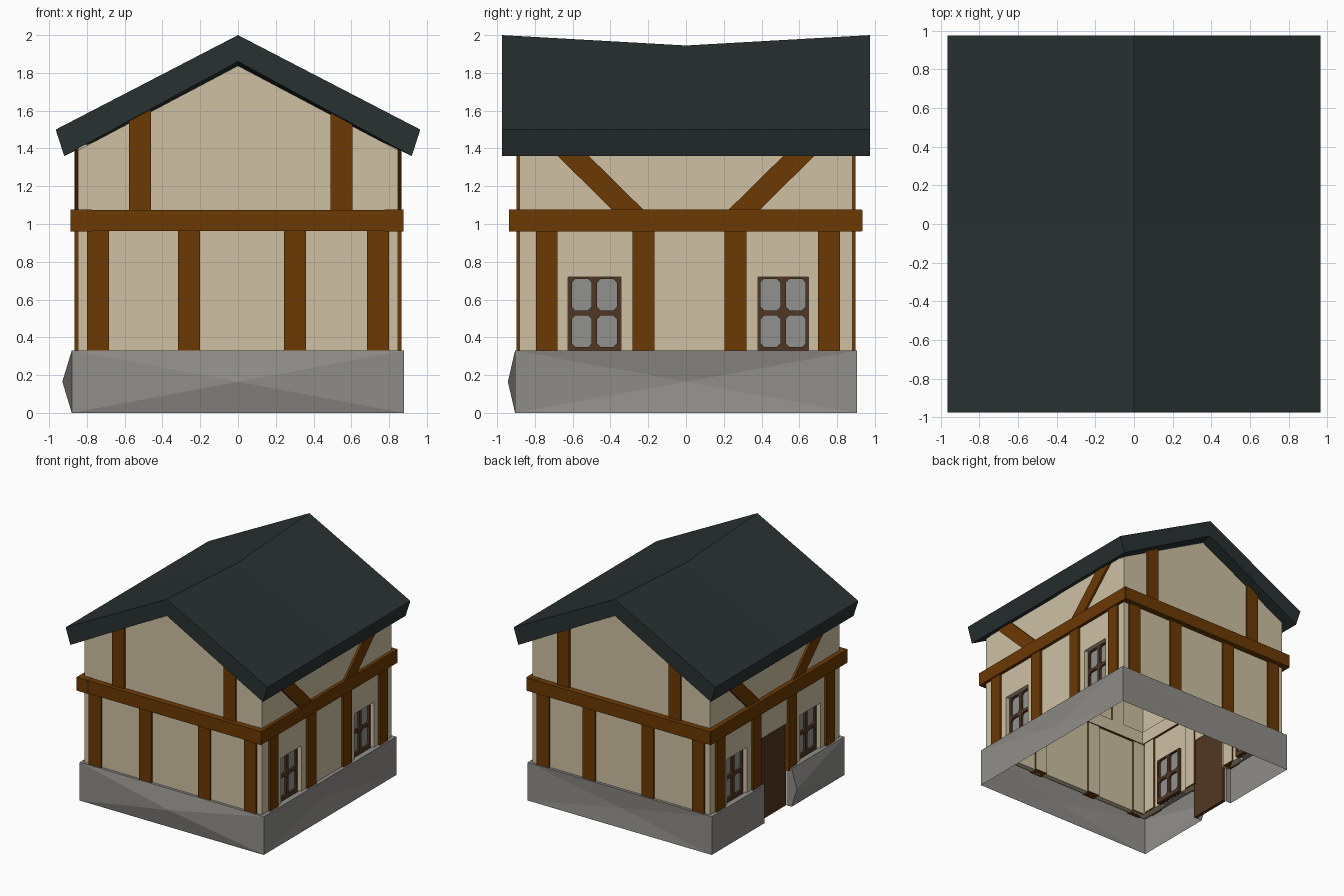
import bpy, bmesh
from mathutils import Vector

if "Cube" in bpy.data.objects:
    bpy.data.objects.remove(bpy.data.objects["Cube"])

def material(name, rgb):
    m = bpy.data.materials.new(name)
    m.diffuse_color = (*rgb, 1)
    m.use_nodes = True
    m.node_tree.nodes["Principled BSDF"].inputs["Base Color"].default_value = m.diffuse_color
    return m

ROOF = material("dark slate", (.022, .031, .031))
PLASTER = material("cream plaster", (.62, .53, .37))
TIMBER = material("brown timber", (.150, .041, .001))
STONE = material("grey stone", (.275, .268, .252))
DOOR = material("dark wood", (.083, .037, .017))
GLASS = material("grey glass", (.285, .285, .275))

def finish(bm, name, mat):
    bmesh.ops.recalc_face_normals(bm, faces=bm.faces)
    me = bpy.data.meshes.new(name)
    bm.to_mesh(me)
    bm.free()
    ob = bpy.data.objects.new(name, me)
    bpy.context.collection.objects.link(ob)
    me.materials.append(mat)
    return ob

def add_loft(bm, rings):
    """Solid through matching closed rings of points."""
    vs = [[bm.verts.new(p) for p in r] for r in rings]
    n = len(vs[0])
    for a, b in zip(vs, vs[1:]):
        for i in range(n):
            j = (i + 1) % n
            bm.faces.new((a[i], a[j], b[j], b[i]))
    bm.faces.new(vs[0])
    bm.faces.new(vs[-1])

def loft(name, rings, mat):
    bm = bmesh.new()
    add_loft(bm, rings)
    return finish(bm, name, mat)

def along_y(name, prof, y0, y1, mat):
    return loft(name, [[(x, y, z) for x, z in prof] for y in (y0, y1)], mat)

def along_x(name, prof, x0, x1, mat):
    return loft(name, [[(x, y, z) for y, z in prof] for x in (x0, x1)], mat)

def box(name, x0, x1, y0, y1, z0, z1, mat):
    return along_y(name, [(x0, z0), (x1, z0), (x1, z1), (x0, z1)], y0, y1, mat)

def line_inside(ob, inward):
    """Plaster the timber's face that looks into the room."""
    ob.data.materials.append(PLASTER)
    for p in ob.data.polygons:
        if p.normal.dot(Vector(inward)) > .9:
            p.material_index = 1

# Sagging roof: one bent slab section at front, middle and back
def roof_ring(y, top, under):
    prof = [(-.965, 1.5), (0, top), (.965, 1.5), (.92, 1.36), (0, under), (-.92, 1.36)]
    return [(x, y, z) for x, z in prof]
loft("roof", [roof_ring(-.975, 2, 1.86), roof_ring(0, 1.945, 1.80), roof_ring(.975, 2, 1.86)], ROOF)

# Stone base: hollow skirt, sides bent at their centres, gap for the door
bm = bmesh.new()
X, Y, H, D = .88, .905, .33, .185
def poly(*pts):
    bm.faces.new([bm.verts.new(p) for p in pts])
def fan(a, b, c):
    ring = [(*a, 0), (*b, 0), (*b, H), (*a, H)]
    for i in range(4):
        poly(ring[i], ring[(i + 1) % 4], (*c, H / 2))
fan((-X, -Y), (X, -Y), (0, -.943))
fan((X, -Y), (X, Y), (.85, 0))
fan((X, Y), (-X, Y), (0, .89))
for s, bulge in ((-1, -.93), (1, -.882)):
    lo, mid, hi = (-X, s * D, 0), (bulge, s * D, H / 2), (-X, s * D, H)
    clo, chi = (-X, s * Y, 0), (-X, s * Y, H)
    poly(clo, lo, mid)
    poly(clo, mid, chi)
    poly(chi, mid, hi)
    poly(lo, mid, hi, (-.83, s * D, H), (-.83, s * D, 0))        # door jamb
    poly((-X, s * D, H), (-X, s * Y, H), (-.83, s * Y, H), (-.83, s * D, H))
    poly((-X, s * Y, H), (X, s * Y, H), (X, s * .86, H), (-X, s * .86, H))
poly((X, -Y, H), (X, Y, H), (.83, Y, H), (.83, -Y, H))
bmesh.ops.remove_doubles(bm, verts=bm.verts, dist=.0005)
finish(bm, "stone_base", STONE)

# Gable walls
gable = [(-.848, .31), (.848, .31), (.848, 1.39), (0, 1.838), (-.848, 1.39)]
along_y("front_wall", gable, -.882, -.835, PLASTER)
along_y("back_wall", gable, .835, .882, PLASTER)

# Windows: deep frame cut by four clipped-corner openings, glass behind
def window(side, s, a, b):
    f0, f1 = sorted((s * .772, s * .812))
    frame = box(side + "_window_frame", f0, f1, a, b, WZ0 - .02, WZ1, DOOR)
    bm = bmesh.new()
    w, h, c = .052, .083, .018
    prof = [(-w + c, -h), (w - c, -h), (w, -h + c), (w, h - c),
            (w - c, h), (-w + c, h), (-w, h - c), (-w, -h + c)]
    for cy in ((a + b) / 2 - .067, (a + b) / 2 + .067):
        for cz in (.432, .626):
            add_loft(bm, [[(x, cy + u, cz + v) for u, v in prof] for x in (s * .7, s * .9)])
    cutter = finish(bm, "cutter", DOOR)
    cutter.hide_render = True
    mod = frame.modifiers.new("openings", "BOOLEAN")
    mod.operation, mod.object, mod.solver = "DIFFERENCE", cutter, "EXACT"
    bpy.context.view_layer.update()
    cut = bpy.data.meshes.new_from_object(frame.evaluated_get(bpy.context.evaluated_depsgraph_get()))
    frame.modifiers.clear()
    frame.data = cut
    bpy.data.objects.remove(cutter)
    g0, g1 = sorted((s * .789, s * .795))
    box(side + "_window_glass", g0, g1, a + .01, b - .01, WZ0, WZ1 - .01, GLASS)

# Side walls, built as strips around the window and door openings
WINDOWS = [(-.625, -.345), (.38, .648)]
WZ0, WZ1 = .335, .72
for side, s in (("right", 1), ("left", -1)):
    x0, x1 = sorted((s * .795, s * .848))
    gaps = list(WINDOWS) + ([(-D, D)] if s < 0 else [])
    edge = -.835
    for a, b in sorted(gaps):
        box(side + "_wall_pier", x0, x1, edge, a, .31, WZ1, PLASTER)
        edge = b
    box(side + "_wall_pier", x0, x1, edge, .835, .31, WZ1, PLASTER)
    box(side + "_wall_top", x0, x1, -.835, .835, WZ1, 1.42, PLASTER)
    for a, b in WINDOWS:
        window(side, s, a, b)

    # Side timbers: posts, braces and horizontal beam
    t0, t1 = sorted((s * .782, s * .866))
    for y in (-.738, -.225, .262, .757):
        line_inside(box(side + "_post", t0, t1, y - .057, y + .057, .31, .98, TIMBER), (-s, 0, 0))
    for d in (-1, 1):
        brace = [(d * .21, 1.06), (d * .375, 1.06), (d * .73, 1.41), (d * .565, 1.41)]
        line_inside(along_x(side + "_brace", brace, t0, t1, TIMBER), (-s, 0, 0))
    b0, b1 = (.775, .876) if s > 0 else (-.888, -.775)
    line_inside(box(side + "_beam", b0, b1, -.938, .93, .961, 1.076, TIMBER), (-s, 0, 0))

# Gable timbers, mirrored front to back
for end, s in (("front", -1), ("back", 1)):
    y0, y1 = sorted((s * .82, s * .897))
    for x in (-.742, -.26, .302, .742):
        line_inside(box(end + "_post", x - .058, x + .058, y0, y1, .31, .98, TIMBER), (0, -s, 0))
    for x in (-.518, .547):
        top = [1.852 - .532 * abs(x + o) for o in (-.058, .058)]
        line_inside(along_y(end + "_upper_post", [(x - .058, 1.06), (x + .058, 1.06),
                    (x + .058, top[1]), (x - .058, top[0])], y0, y1, TIMBER), (0, -s, 0))
    y0, y1 = sorted((s * .812, s * .934))
    line_inside(box(end + "_beam", -.885, .872, y0, y1, .963, 1.074, TIMBER), (0, -s, 0))

# Door in the left wall
box("door", -.828, -.80, -D, D, 0, WZ1, DOOR)
